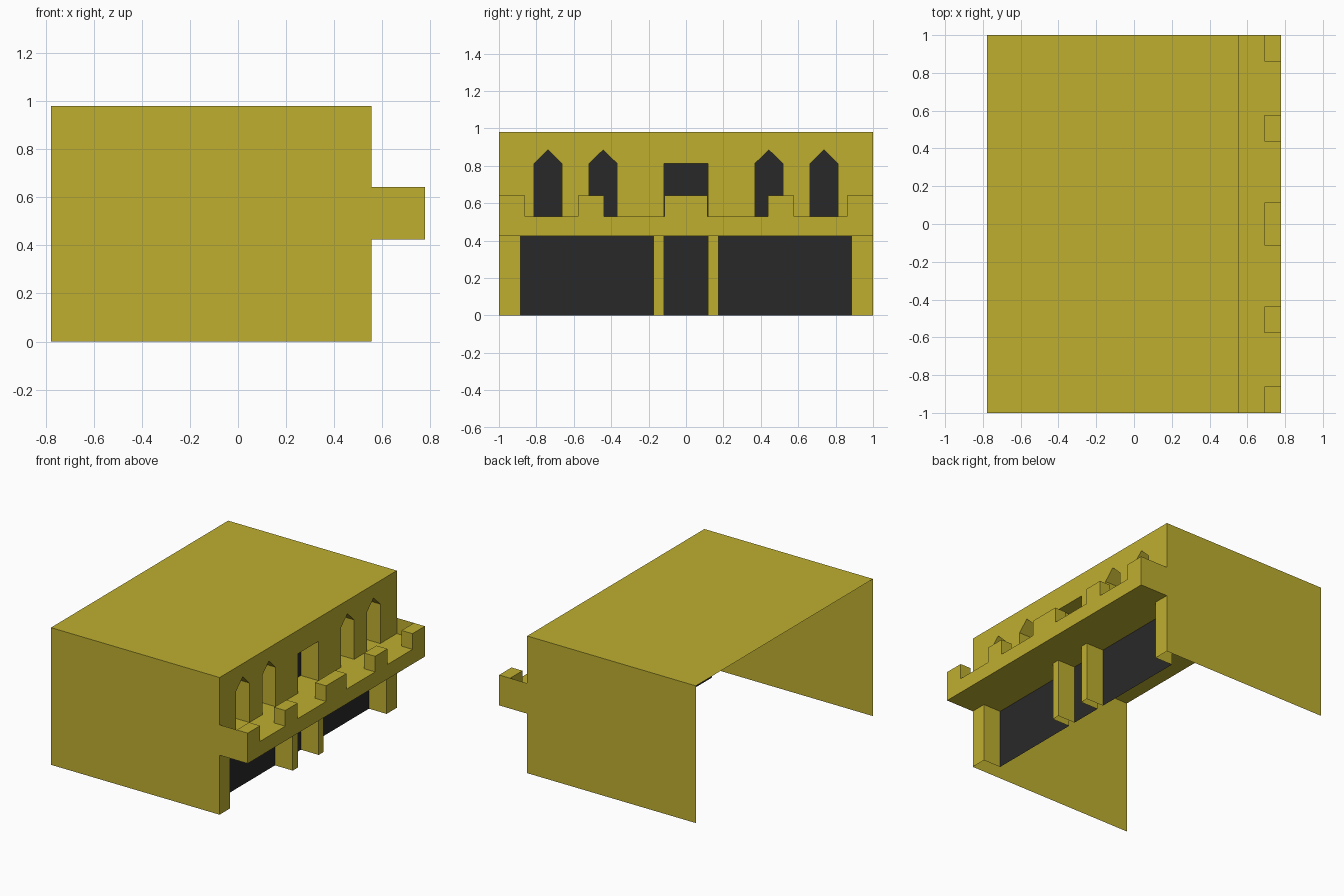
import bpy, bmesh

if "Cube" in bpy.data.objects:
    bpy.data.objects.remove(bpy.data.objects["Cube"])

FRONT, BACK, PANEL, EDGE = 0.555, -0.778, 0.415, 0.777
TOP, SOFFIT, FLOOR, MERLON = 0.98, 0.425, 0.53, 0.642


def material(name, color):
    m = bpy.data.materials.new(name)
    m.diffuse_color = color
    m.use_nodes = True
    m.node_tree.nodes["Principled BSDF"].inputs["Base Color"].default_value = m.diffuse_color
    return m


STONE = material("ochre", (0.52, 0.43, 0.03, 1))
DARK = material("dark", (0.022, 0.022, 0.022, 1))


def finish(bm, name, mat):
    me = bpy.data.meshes.new(name)
    bm.to_mesh(me)
    bm.free()
    me.materials.append(mat)
    ob = bpy.data.objects.new(name, me)
    bpy.context.collection.objects.link(ob)
    return ob


def face(bm, pts):
    return bm.faces.new([bm.verts.new(p) for p in pts])


def polygon(name, pts, mat=STONE):
    bm = bmesh.new()
    face(bm, pts)
    return finish(bm, name, mat)


def door(a, b):
    return [(a, 0), (a, SOFFIT), (b, SOFFIT), (b, 0)]


def window(c, w=0.075):
    return [(c - w, FLOOR), (c - w, 0.812), (c, 0.885), (c + w, 0.812), (c + w, FLOOR)]


doors = [door(-0.885, -0.175), door(-0.118, 0.118), door(0.175, 0.885)]
windows = [window(c) for c in (-0.738, -0.443, 0.443, 0.738)]
windows.append([(-0.118, FLOOR), (-0.118, 0.812), (0.118, 0.812), (0.118, FLOOR)])

# Roof and the two side walls, which also close off the balcony ends
polygon("roof", [(BACK, -1, TOP), (FRONT, -1, TOP), (FRONT, 1, TOP), (BACK, 1, TOP)])
side = [(BACK, 0), (FRONT, 0), (FRONT, SOFFIT), (EDGE, SOFFIT),
        (EDGE, MERLON), (FRONT, MERLON), (FRONT, TOP), (BACK, TOP)]
polygon("side_wall_right", [(x, -1, z) for x, z in side])
polygon("side_wall_left", [(x, 1, z) for x, z in reversed(side)])

# Facade with door notches, window holes and recessed reveals
bm = bmesh.new()
outline = [(-1, 0)] + [p for d in doors for p in d] + [(1, 0), (1, TOP), (-1, TOP)]
edges = []
for loop in [outline] + windows:
    vs = [bm.verts.new((FRONT, y, z)) for y, z in loop]
    edges += [bm.edges.new((vs[i - 1], vs[i])) for i in range(len(vs))]
bmesh.ops.triangle_fill(bm, use_beauty=True, use_dissolve=False, edges=edges, normal=(1, 0, 0))
bmesh.ops.dissolve_limit(bm, angle_limit=0.01, verts=bm.verts[:], edges=bm.edges[:])
for loop in doors + windows:
    start = 1 if loop in doors else 0      # doors have no threshold
    for i in range(start, len(loop)):
        (y0, z0), (y1, z1) = loop[i - 1], loop[i]
        face(bm, [(FRONT, y0, z0), (FRONT, y1, z1), (PANEL, y1, z1), (PANEL, y0, z0)])
finish(bm, "facade", STONE)

# Dark panels at the back of each opening
bm = bmesh.new()
for loop in doors + windows:
    face(bm, [(PANEL, y, z) for y, z in reversed(loop)])
finish(bm, "dark_panels", DARK)

# Balcony slab
bm = bmesh.new()
slab = [(FRONT, SOFFIT), (EDGE, SOFFIT), (EDGE, FLOOR), (FRONT, FLOOR)]
for (x0, z0), (x1, z1) in zip(slab, slab[1:]):
    face(bm, [(x0, -1, z0), (x1, -1, z1), (x1, 1, z1), (x0, 1, z0)])
finish(bm, "balcony_slab", STONE)

# Battlement blocks along the balcony edge
bm = bmesh.new()
for a, b in ((-1, -0.86), (-0.577, -0.438), (-0.115, 0.115), (0.438, 0.577), (0.86, 1)):
    base = [(0.69, a), (EDGE, a), (EDGE, b), (0.69, b)]
    for i in range(4):
        p, q = base[i - 1], base[i]
        face(bm, [(*p, FLOOR), (*q, FLOOR), (*q, MERLON), (*p, MERLON)])
    face(bm, [(*p, MERLON) for p in base])
finish(bm, "battlements", STONE)
